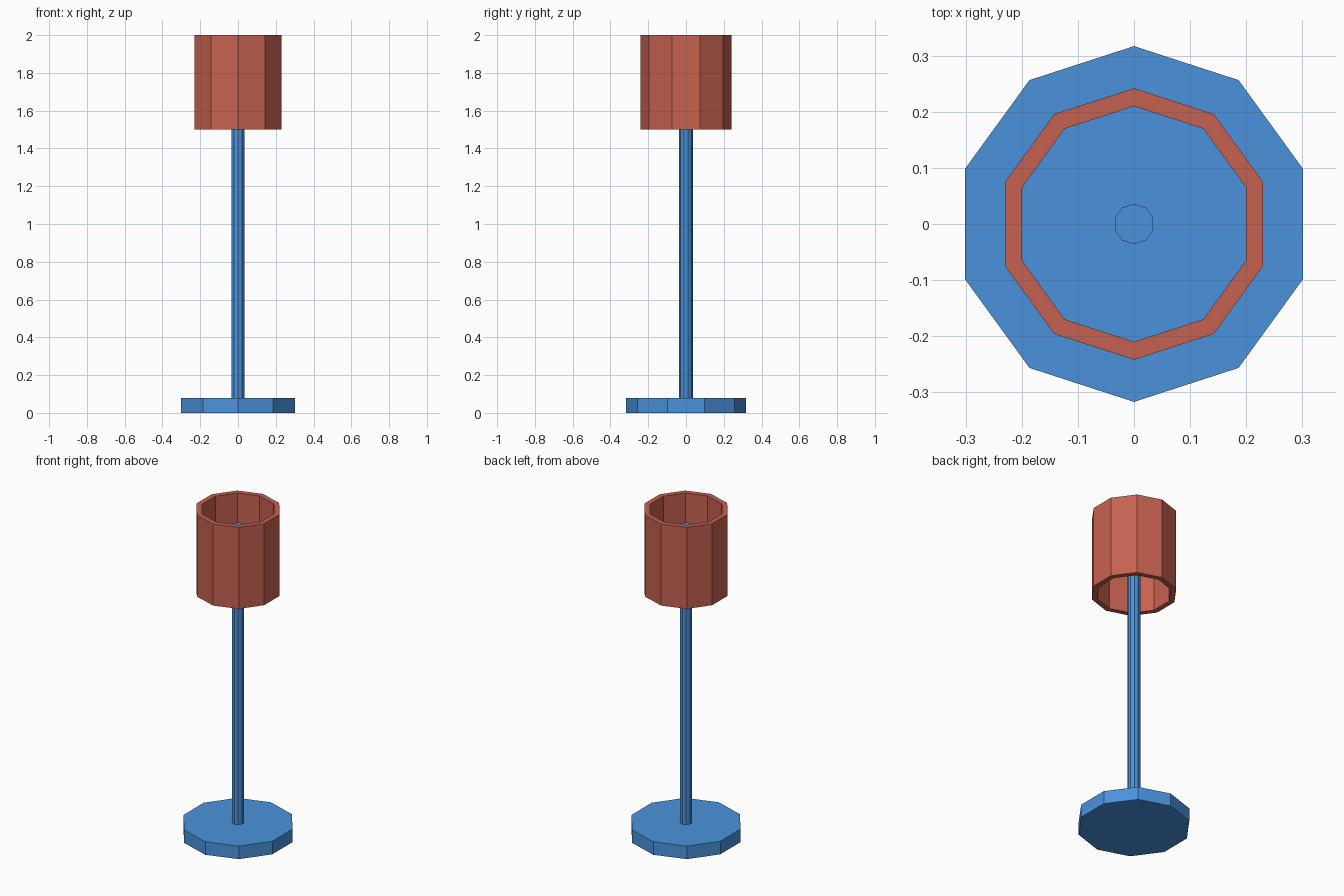
import bpy, bmesh, math

if "Cube" in bpy.data.objects:
    bpy.data.objects.remove(bpy.data.objects["Cube"])

SIDES = 10

def material(name, color):
    m = bpy.data.materials.new(name)
    m.diffuse_color = color
    m.use_nodes = True
    m.node_tree.nodes["Principled BSDF"].inputs["Base Color"].default_value = m.diffuse_color
    return m

def lathe(name, profile, mat):
    """Spin a closed (radius, z) profile into a ten-sided flat-faced solid."""
    bm = bmesh.new()
    rings = []
    for r, z in profile:
        if r == 0:
            rings.append([bm.verts.new((0, 0, z))] * SIDES)
        else:
            rings.append([bm.verts.new((r * math.cos(a), r * math.sin(a), z))
                          for a in (math.radians(90 + 36 * k) for k in range(SIDES))])
    for i, low in enumerate(rings):
        high = rings[(i + 1) % len(rings)]
        for k in range(SIDES):
            n = (k + 1) % SIDES
            loop = list(dict.fromkeys([low[k], low[n], high[n], high[k]]))
            if len(loop) > 2:
                bm.faces.new(loop)
    bmesh.ops.recalc_face_normals(bm, faces=bm.faces)
    me = bpy.data.meshes.new(name)
    bm.to_mesh(me)
    bm.free()
    me.materials.append(mat)
    ob = bpy.data.objects.new(name, me)
    bpy.context.collection.objects.link(ob)
    return ob

blue = material("blue", (0.07, 0.29, 0.72, 1))
red = material("red", (0.56, 0.12, 0.08, 1))

# Base foot with the pole rising from it
lathe("base", [(0, 0), (0.317, 0), (0.317, 0.08), (0, 0.08)], blue)
lathe("pole", [(0, 0.08), (0.036, 0.08), (0.036, 1.9), (0, 1.9)], blue)

# Hollow shade, open at both ends
lathe("shade", [(0.242, 1.5), (0.242, 2.0), (0.21, 2.0), (0.21, 1.5)], red)
